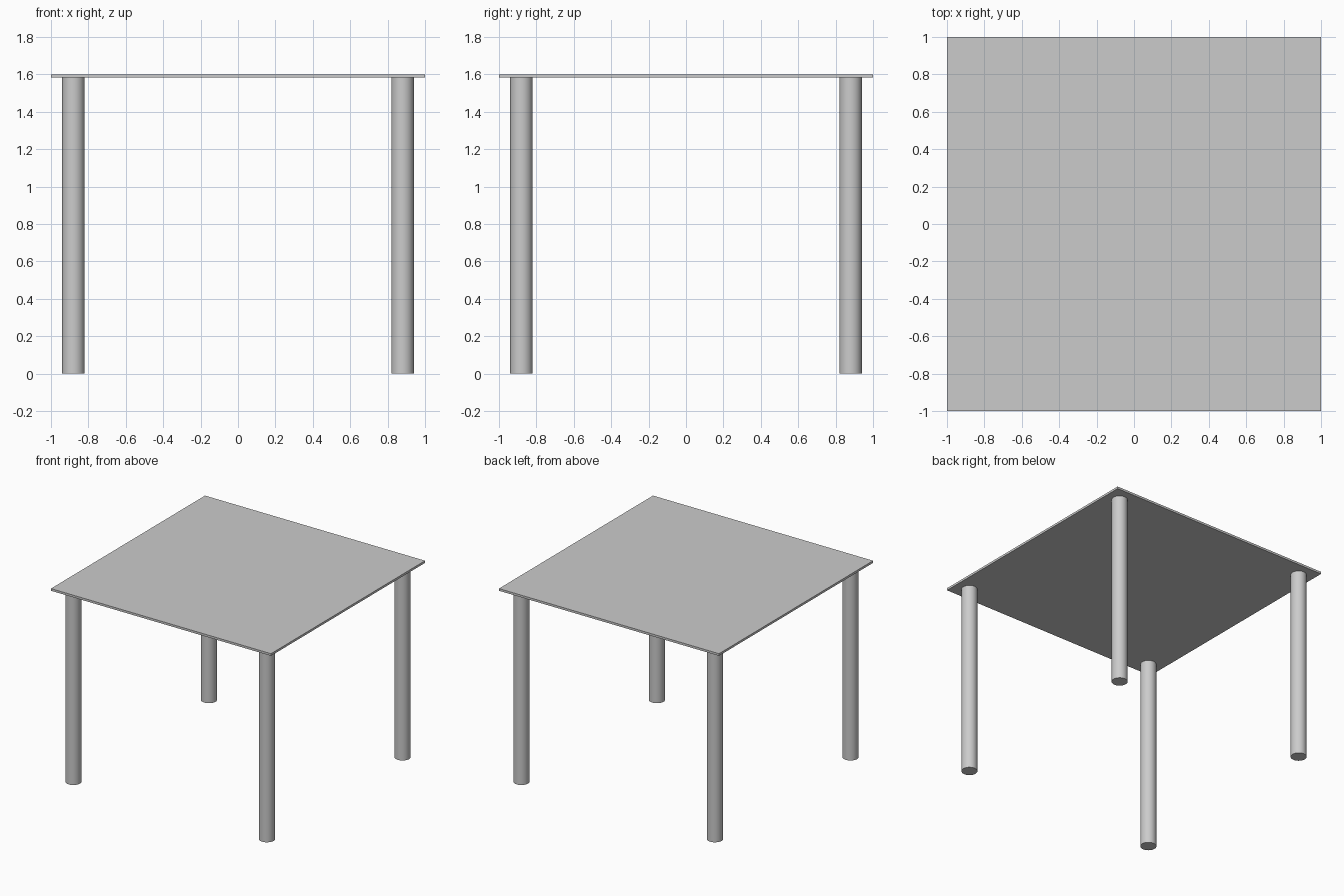
import bpy
import math

cube = bpy.data.objects.get("Cube")
if cube:
    bpy.data.objects.remove(cube, do_unlink=True)

HEIGHT = 1.6
THICKNESS = 0.018
LEG_OFFSET = 0.88
LEG_RADIUS = 0.06

# Single grey finish
grey = bpy.data.materials.new("light_grey")
grey.use_nodes = True
colour = (0.6, 0.6, 0.6, 1.0)
grey.diffuse_color = colour
grey.node_tree.nodes["Principled BSDF"].inputs["Base Color"].default_value = colour

# Thin square table top
bpy.ops.mesh.primitive_cube_add(size=1, location=(0, 0, HEIGHT - THICKNESS / 2))
top = bpy.context.object
top.name = "table_top"
top.scale = (2, 2, THICKNESS)
bpy.ops.object.transform_apply(location=False, rotation=False, scale=True)
top.data.materials.append(grey)

# Four round legs
leg_height = HEIGHT - THICKNESS
for y_name, y in (("front", -1), ("back", 1)):
    for x_name, x in (("right", -1), ("left", 1)):
        bpy.ops.mesh.primitive_cylinder_add(
            vertices=48, radius=LEG_RADIUS, depth=leg_height,
            location=(x * LEG_OFFSET, y * LEG_OFFSET, leg_height / 2))
        leg = bpy.context.object
        leg.name = f"{y_name}_{x_name}_leg"
        leg.data.materials.append(grey)
        bpy.ops.object.shade_smooth_by_angle(angle=math.radians(30))
